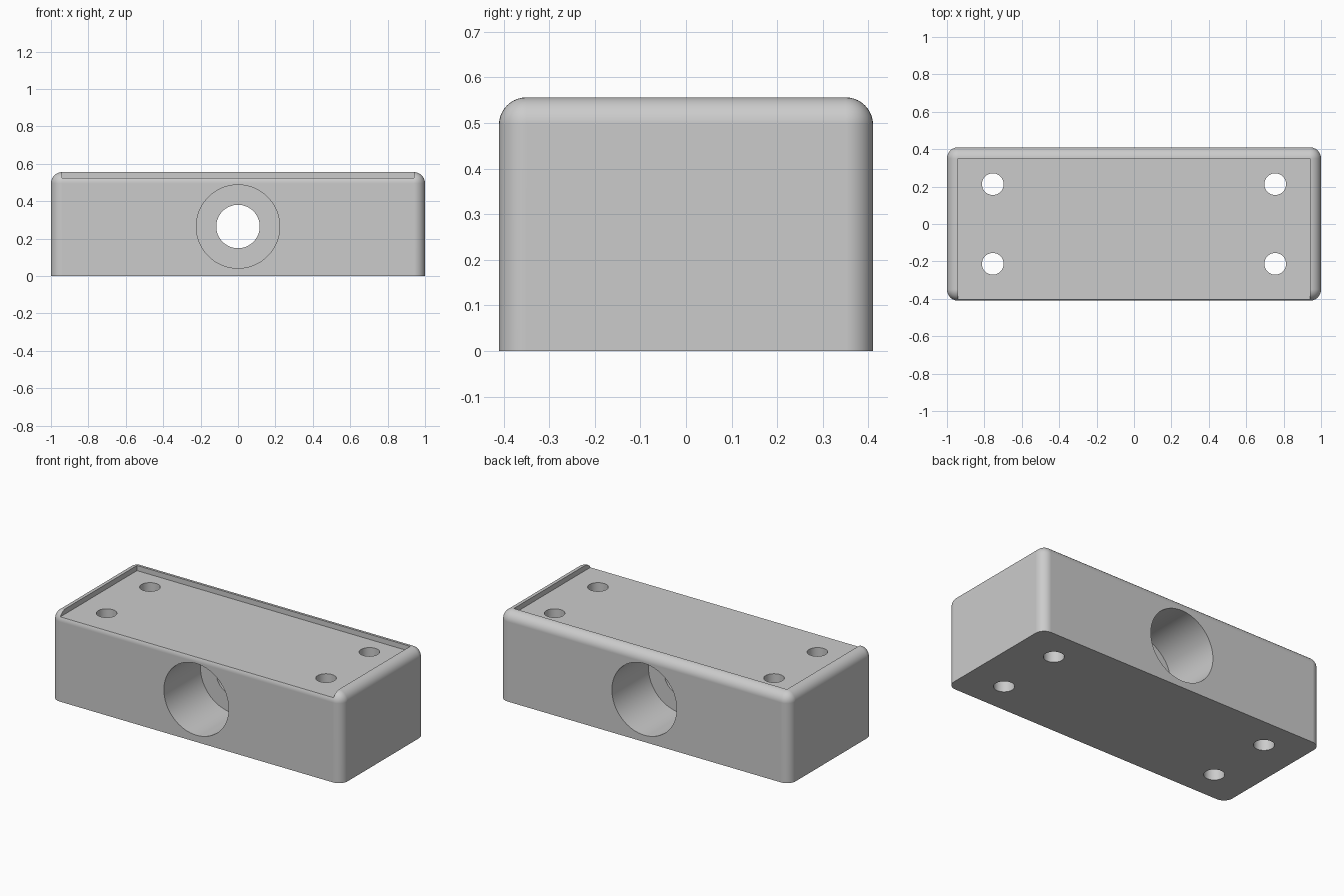
import bpy, bmesh, math
from mathutils import Matrix

default = bpy.data.objects.get("Cube")
if default:
    bpy.data.objects.remove(default, do_unlink=True)

LENGTH, DEPTH, HEIGHT = 2.0, 0.82, 0.556
ROUND = 0.06            # radius of the rounded edges
RECESS_Z = 0.524        # floor of the top recess
BORE_Z = 0.265          # height of the central bore
WEB = 0.10              # thickness of the wall inside the bore

grey = bpy.data.materials.new("light grey")
grey.use_nodes = True
colour = (0.6, 0.6, 0.6, 1.0)
grey.diffuse_color = colour
grey.node_tree.nodes["Principled BSDF"].inputs["Base Color"].default_value = colour


def add_object(name, bm):
    mesh = bpy.data.meshes.new(name)
    bm.to_mesh(mesh)
    bm.free()
    mesh.materials.append(grey)
    obj = bpy.data.objects.new(name, mesh)
    bpy.context.collection.objects.link(obj)
    return obj


def box(low, high):
    bm = bmesh.new()
    bmesh.ops.create_cube(bm, size=1)
    for v in bm.verts:
        v.co = [a if c < 0 else b for c, a, b in zip(v.co, low, high)]
    return bm


def cylinder(centre, radius, length, along_y=False):
    bm = bmesh.new()
    turn = Matrix.Rotation(math.pi / 2 if along_y else 0, 4, 'X')
    bmesh.ops.create_cone(bm, cap_ends=True, segments=64, radius1=radius,
                          radius2=radius, depth=length,
                          matrix=Matrix.Translation(centre) @ turn)
    return bm


def cut(target, bm):
    cutter = add_object("cutter", bm)
    cutter.hide_render = True
    mod = target.modifiers.new("cut", 'BOOLEAN')
    mod.operation = 'DIFFERENCE'
    mod.solver = 'EXACT'
    mod.object = cutter
    bpy.ops.object.modifier_apply(modifier=mod.name)
    bpy.data.objects.remove(cutter, do_unlink=True)


# Block with every edge rounded except those around the base
bm = box((-LENGTH / 2, -DEPTH / 2, 0), (LENGTH / 2, DEPTH / 2, HEIGHT))
edges = [e for e in bm.edges if max(v.co.z for v in e.verts) > 0.1]
bmesh.ops.bevel(bm, geom=edges, offset=ROUND, segments=10, profile=0.5,
                affect='EDGES', clamp_overlap=True)
block = add_object("mounting_block", bm)
bpy.context.view_layer.objects.active = block
block.select_set(True)

# Shallow top recess, open to the front
inner_x, inner_y = LENGTH / 2 - ROUND, DEPTH / 2 - ROUND
cut(block, box((-inner_x, -1, RECESS_Z), (inner_x, inner_y, 1)))

# Wide counterbores from front and back, joined by a narrow hole
for side in (-1, 1):
    cut(block, cylinder((0, side * (WEB / 2 + 0.5), BORE_Z), 0.223, 1, True))
cut(block, cylinder((0, 0, BORE_Z), 0.116, 1, True))

# Four vertical screw holes
for x in (-0.755, 0.755):
    for y in (-0.213, 0.213):
        cut(block, cylinder((x, y, HEIGHT / 2), 0.058, 1))

# Smooth curves with crisp edges
bpy.ops.object.shade_smooth_by_angle(angle=math.radians(30))
weighted = block.modifiers.new("weighted normals", 'WEIGHTED_NORMAL')
weighted.keep_sharp = True
